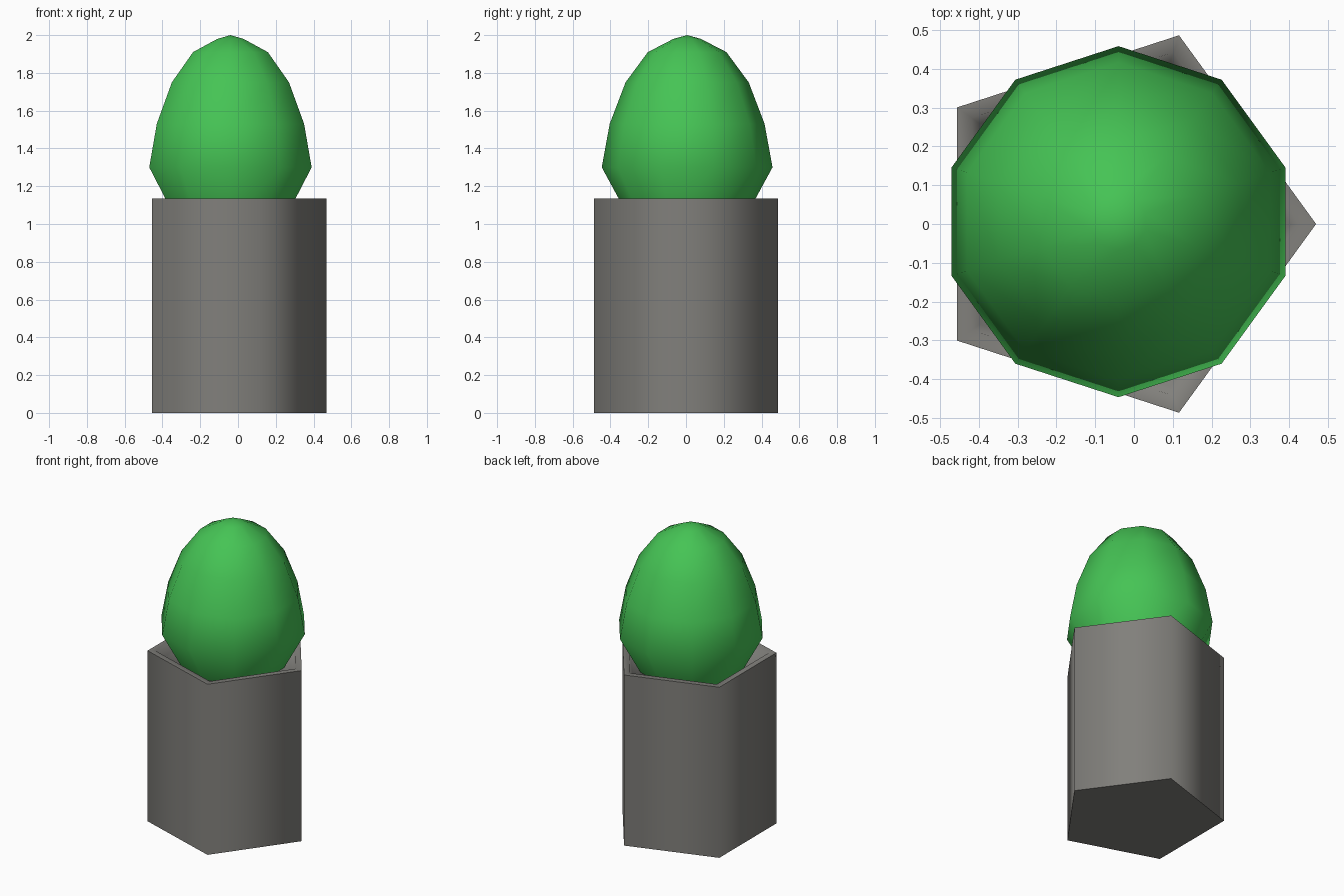
import bpy, bmesh, math

old = bpy.data.objects.get("Cube")
if old:
    bpy.data.objects.remove(old, do_unlink=True)


def material(name, color):
    mat = bpy.data.materials.new(name)
    mat.use_nodes = True
    mat.diffuse_color = color
    mat.node_tree.nodes["Principled BSDF"].inputs["Base Color"].default_value = color
    return mat


def lathe(name, profile, sides, start, center, mat, smooth_angle):
    """Stack rings of (radius, height); zero radius closes to a point."""
    bm = bmesh.new()
    rings = []
    for r, z in profile:
        count = sides if r else 1
        rings.append([bm.verts.new((center[0] + r * math.cos(start + math.tau * i / sides),
                                    center[1] + r * math.sin(start + math.tau * i / sides), z))
                      for i in range(count)])
    for low, high in zip(rings, rings[1:]):
        for i in range(sides):
            j = (i + 1) % sides
            corners = [low[i % len(low)], low[j % len(low)],
                       high[j % len(high)], high[i % len(high)]]
            bm.faces.new(list(dict.fromkeys(corners)))
    for ring, flip in ((rings[0], True), (rings[-1], False)):
        if len(ring) > 1:
            bm.faces.new(ring[::-1] if flip else ring)
    bmesh.ops.recalc_face_normals(bm, faces=bm.faces)
    mesh = bpy.data.meshes.new(name)
    bm.to_mesh(mesh)
    bm.free()
    mesh.materials.append(mat)
    obj = bpy.data.objects.new(name, mesh)
    bpy.context.collection.objects.link(obj)
    bpy.ops.object.select_all(action='DESELECT')
    obj.select_set(True)
    bpy.context.view_layer.objects.active = obj
    bpy.ops.object.shade_smooth_by_angle(angle=math.radians(smooth_angle))
    return obj


stone = material("grey stone", (0.22, 0.215, 0.2, 1))
leaf = material("leaf green", (0.06, 0.55, 0.09, 1))

# Five-sided planter with a recessed top
lathe("planter", [(0.511, 0), (0.511, 1.135), (0.465, 1.135), (0.44, 1.06)],
      5, 0, (-0.042, 0), stone, 80)

# Ten-sided egg-shaped bush
lathe("bush", [(0.30, 1.02), (0.452, 1.30), (0.41, 1.53), (0.326, 1.75),
               (0.208, 1.91), (0.073, 1.98), (0, 2.0)],
      10, math.pi / 2, (-0.04, 0.006), leaf, 40)
